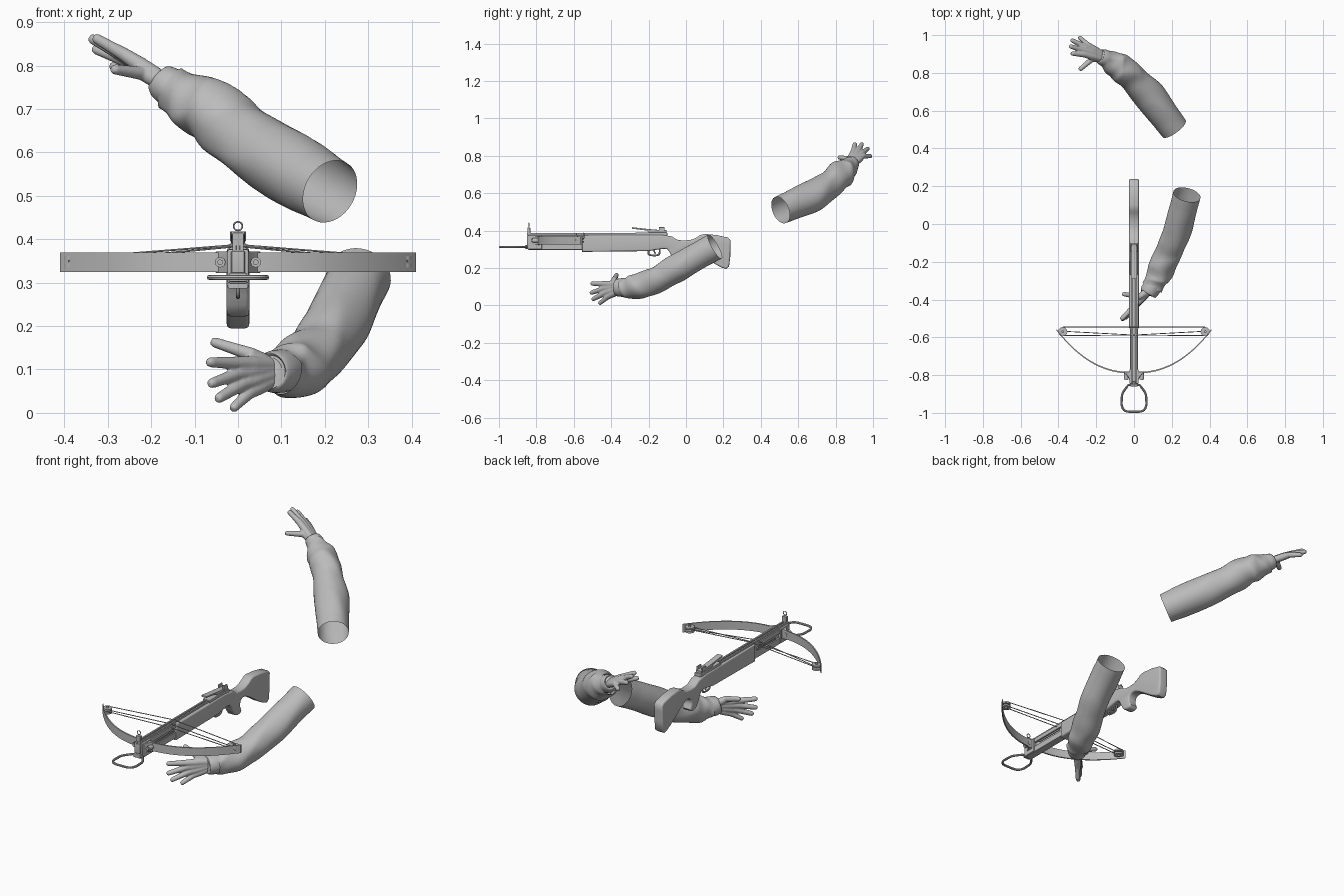
import bpy, bmesh, math
from mathutils import Vector, Quaternion

if "Cube" in bpy.data.objects:
    bpy.data.objects.remove(bpy.data.objects["Cube"])

grey = bpy.data.materials.new("plain_grey")
grey.diffuse_color = (0.5, 0.5, 0.5, 1)
grey.use_nodes = True
grey.node_tree.nodes["Principled BSDF"].inputs["Base Color"].default_value = grey.diffuse_color


def finish(name, bm, smooth=40, bevel=0):
    bmesh.ops.recalc_face_normals(bm, faces=bm.faces)
    me = bpy.data.meshes.new(name)
    bm.to_mesh(me)
    bm.free()
    me.materials.append(grey)
    ob = bpy.data.objects.new(name, me)
    bpy.context.collection.objects.link(ob)
    bpy.ops.object.select_all(action='DESELECT')
    ob.select_set(True)
    bpy.context.view_layer.objects.active = ob
    bpy.ops.object.shade_smooth_by_angle(angle=math.radians(smooth))
    if bevel:
        m = ob.modifiers.new("bevel", 'BEVEL')
        m.width, m.segments, m.limit_method = bevel, 3, 'ANGLE'
        m.angle_limit = math.radians(50)
    return ob


def spline(pts, steps):
    """Catmull-Rom through points of any dimension."""
    p = [Vector(q) for q in pts]
    p = [2 * p[0] - p[1]] + p + [2 * p[-1] - p[-2]]
    out = []
    for i in range(1, len(p) - 2):
        a, b, c, d = p[i - 1:i + 3]
        for k in range(steps):
            t = k / steps
            out.append(0.5 * (2 * b + (c - a) * t + (2 * a - 5 * b + 4 * c - d) * t * t
                              + (3 * b - a - 3 * c + d) * t ** 3))
    return out + [p[-2]]


def tube(bm, pts, radii, n=12, caps=True, closed=False, fold=None):
    """Sweep a round section along points, with optional cloth folds."""
    pts = [Vector(p) for p in pts]
    N = len(pts)
    rings, side, last = [], None, None
    for i, p in enumerate(pts):
        a = pts[i - 1] if i or closed else p
        b = pts[(i + 1) % N] if i < N - 1 or closed else p
        d = (b - a).normalized()
        if side is None:
            side = d.orthogonal().normalized()
        else:
            side = last.rotation_difference(d) @ side
        last = d
        ring = []
        for k in range(n):
            ang = 2 * math.pi * k / n
            r = radii[i] * (fold(i / (N - 1), ang) if fold else 1)
            ring.append(bm.verts.new(p + Quaternion(d, ang) @ side * r))
        rings.append(ring)
    for i in range(N if closed else N - 1):
        r0, r1 = rings[i], rings[(i + 1) % N]
        for k in range(n):
            bm.faces.new((r0[k], r0[(k + 1) % n], r1[(k + 1) % n], r1[k]))
    if caps and not closed:
        bm.faces.new(rings[0])
        bm.faces.new(rings[-1])


def rod(name, pts, r, n=8, closed=False):
    bm = bmesh.new()
    tube(bm, pts, [r] * len(pts), n, True, closed)
    return finish(name, bm)


def box(name, x, y, z, bevel=0.003):
    bm = bmesh.new()
    bmesh.ops.create_cube(bm, size=1)
    for v in bm.verts:
        v.co = [c[0] + (t + 0.5) * (c[1] - c[0]) for t, c in zip(v.co, (x, y, z))]
    return finish(name, bm, 30, bevel)


def prism(name, profile, place, lo, hi, bevel=0):
    """Extrude a 2D outline between two depths, rounding both rims."""
    bm = bmesh.new()
    a, b = ([bm.verts.new(place(u, v, d)) for u, v in profile] for d in (lo, hi))
    caps = [bm.faces.new(a), bm.faces.new(b)]
    for i in range(len(a)):
        j = (i + 1) % len(a)
        bm.faces.new((a[i], a[j], b[j], b[i]))
    bmesh.ops.recalc_face_normals(bm, faces=bm.faces)
    if bevel:
        rims = {e for f in caps for e in f.edges}
        bmesh.ops.bevel(bm, geom=list(rims), offset=bevel, segments=4, profile=.5,
                        affect='EDGES', clamp_overlap=False)
    return finish(name, bm, 50)


side_on = lambda u, v, d: (d, u, v)
flat_on = lambda u, v, d: (u, v, d)

# Stock: fore-end, grip, thumb notch and butt
outline = [(-.14, .378), (-.075, .368), (-.043, .349), (.02, .349),
           (.06, .365), (.1, .382), (.225, .362), (.237, .32), (.23, .207), (.19, .202),
           (.12, .245), (.06, .285), (.02, .3), (-.008, .29), (-.013, .262), (-.002, .238),
           (-.02, .222), (-.055, .23), (-.08, .268), (-.1, .3), (-.14, .3), (-.2, .29)]
prism("stock", [(-.556, .376)] + [tuple(p) for p in spline(outline, 2)] + [(-.556, .286)],
      side_on, -.026, .026, .009)

# Front frame with a side slot, and the bolt rail
box("frame_top", (-.02, .02), (-.845, -.55), (.352, .376))
box("frame_bottom", (-.02, .02), (-.845, -.55), (.297, .33))
box("frame_nose", (-.024, .024), (-.845, -.77), (.3, .376))
box("frame_core", (-.01, .01), (-.8, -.55), (.32, .36))
for s in (-1, 1):
    box("rail", sorted((s * .004, s * .013)), (-.85, -.27), (.374, .386), .001)
    box("slot_plate", sorted((s * .018, s * .022)), (-.73, -.57), (.336, .345), .001)

# Riser and limb bolts
prism("riser", [(-.052, -.782), (.052, -.782), (.03, -.81), (.014, -.85), (-.014, -.85),
                (-.03, -.81)], flat_on, .322, .372, .002)
for s in (-1, 1):
    rod("limb_bolt", [(s * .041, -.822, .347), (s * .041, -.78, .347)], .012, 16)
    rod("bolt_head", [(s * .041, -.826, .347), (s * .041, -.82, .347)], .007, 6)

# Bow limbs: one curved flat band
bm = bmesh.new()
last = None
for i in range(49):
    x = -.41 + .82 * i / 48
    y = -.788 + .203 * (abs(x) / .39) ** 2.3
    row = [bm.verts.new((x, y + dy, z)) for dy, z in
           ((-.004, .325), (.004, .325), (.004, .369), (-.004, .369))]
    if last:
        for k in range(4):
            bm.faces.new((last[k], last[(k + 1) % 4], row[(k + 1) % 4], row[k]))
    if i in (0, 48):
        bm.faces.new(row)
    last = row
finish("limbs", bm, 35)

# Cams, strings and cables
for s in (-1, 1):
    for z in (.335, .352):
        rod("cam", [(s * .377, -.57, z), (s * .377, -.57, z + .009)], .024, 20)
    rod("cam_axle", [(s * .377, -.57, .327), (s * .377, -.57, .369)], .007, 10)
    rod("bowstring", [(s * .377, -.546, .357), (0, -.546, .387)], .0022, 6)
    rod("cable_outer", [(s * .39, -.59, .35), (0, -.592, .366)], .0022, 6)
    rod("cable_inner", [(s * .37, -.568, .348), (0, -.588, .384)], .0022, 6)

# Foot stirrup
loop = spline([(-.03, -.852), (-.06, -.895), (-.065, -.93), (-.064, -.965), (-.045, -.99),
               (0, -.994), (.045, -.99), (.064, -.965), (.065, -.93), (.06, -.895),
               (.03, -.852)], 3)
rod("stirrup", [(p.x, p.y, .312) for p in loop], .006, 8, True)
box("stirrup_mount", (-.02, .02), (-.86, -.83), (.302, .322))

# Front sight with ring
box("front_sight_post", (-.013, .013), (-.848, -.832), (.37, .415), .002)
rod("front_sight_ring", [(.01 * math.cos(a * math.pi / 10), -.84, .43 + .01 * math.sin(a * math.pi / 10))
                         for a in range(20)], .002, 6, True)

# Rear sight and receiver cover
box("receiver_cover", (-.02, .02), (-.27, -.1), (.372, .39))
prism("rear_sight", [(-.29, .41), (-.29, .418), (-.2, .408), (-.13, .402), (-.105, .402),
                     (-.105, .39), (-.2, .39), (-.21, .4)], side_on, -.016, .016, .002)
for s in (-1, 1):
    box("sight_blade", sorted((s * .01, s * .018)), (-.145, -.115), (.395, .418), .001)

# Trigger and guard
guard = spline([(-.2, .295), (-.2, .275), (-.185, .268), (-.155, .268), (-.142, .277), (-.14, .305)], 3)
rod("trigger_guard", [(0, p.x, p.y) for p in guard], .005)
rod("trigger", [(0, -.165, .31), (0, -.17, .288), (0, -.163, .276)], .004)


def folds(t, a):
    """Creased diagonal cloth folds that deepen towards the cuff."""
    amp = .03 + .05 * t if t > .05 else .008
    crease = 1 - 2 * abs(math.sin(7 * t + a + .7 * math.sin(2 * a)))
    cross = 1 - 2 * abs(math.sin(11 * t - a + 1))
    return 1 + amp * (.7 * crease + .6 * cross * t + .35 * math.sin(26 * t + 2 * math.sin(a)))


def arm(label, path, cuff, wrist, fingers):
    # Sleeve, open at the shoulder end
    sw = spline(path, 12)
    bm = bmesh.new()
    tube(bm, [p[:3] for p in sw], [p[3] for p in sw], 40, False, fold=folds)
    bmesh.ops.smooth_vert(bm, verts=[v for v in bm.verts if not v.is_boundary], factor=.5,
                          use_axis_x=True, use_axis_y=True, use_axis_z=True)
    finish(label + "_sleeve", bm, 70)
    # Turned-in cuff and inner sleeve
    cf = spline(cuff, 5)
    bm = bmesh.new()
    tube(bm, [p[:3] for p in cf], [p[3] for p in cf], 24)
    finish(label + "_cuff", bm, 50)
    # Hand: fingers run back through the palm and fuse together
    bm = bmesh.new()
    w = Vector(wrist)
    mid = sum((Vector(f[0]) for f in fingers[1:]), Vector()) / 4
    for i, (knuckle, tip, thick) in enumerate(fingers):
        k, t = Vector(knuckle), Vector(tip)
        start = w + (k - mid) * (.45 if i else .15)
        pts = [start, start.lerp(k, .6), k, k.lerp(t, .5), k.lerp(t, .9), t]
        tube(bm, pts, [r * thick for r in (.019, .019, .016, .0135, .012, .008)], 12)
    hand = finish(label + "_hand", bm, 80)
    m = hand.modifiers.new("fuse", 'REMESH')
    m.mode, m.voxel_size, m.use_smooth_shade = 'VOXEL', .0035, True
    m = hand.modifiers.new("soften", 'SMOOTH')
    m.factor, m.iterations = .5, 4


arm("lower",
    [(.28, .155, .315, .074), (.228, -.04, .205, .074), (.178, -.16, .135, .073),
     (.13, -.27, .1, .067), (.095, -.335, .095, .055)],
    [(.125, -.28, .1, .046), (.095, -.335, .096, .05), (.075, -.365, .094, .046),
     (.072, -.37, .094, .034)],
    (.08, -.355, .095),
    [((.03, -.385, .135), (-.062, -.37, .165), 1), ((.002, -.435, .114), (-.07, -.507, .117), 1),
     ((0, -.438, .09), (-.066, -.511, .066), 1), ((.01, -.432, .066), (-.049, -.502, .031), 1),
     ((.026, -.418, .046), (-.014, -.465, .008), .92)])

arm("upper",
    [(.212, .505, .51, .076), (.1, .655, .575, .085), (.01, .755, .635, .078),
     (-.055, .815, .69, .075), (-.105, .848, .718, .068), (-.155, .878, .748, .048)],
    [(-.12, .86, .73, .042), (-.155, .878, .75, .045), (-.178, .888, .765, .039),
     (-.182, .89, .768, .028)],
    (-.17, .887, .762),
    [((-.222, .873, .782), (-.29, .815, .792), 1), ((-.262, .897, .825), (-.333, .903, .866), 1),
     ((-.265, .919, .823), (-.342, .942, .865), 1), ((-.257, .938, .811), (-.334, .975, .84), 1),
     ((-.242, .947, .798), (-.293, .992, .798), .92)])
